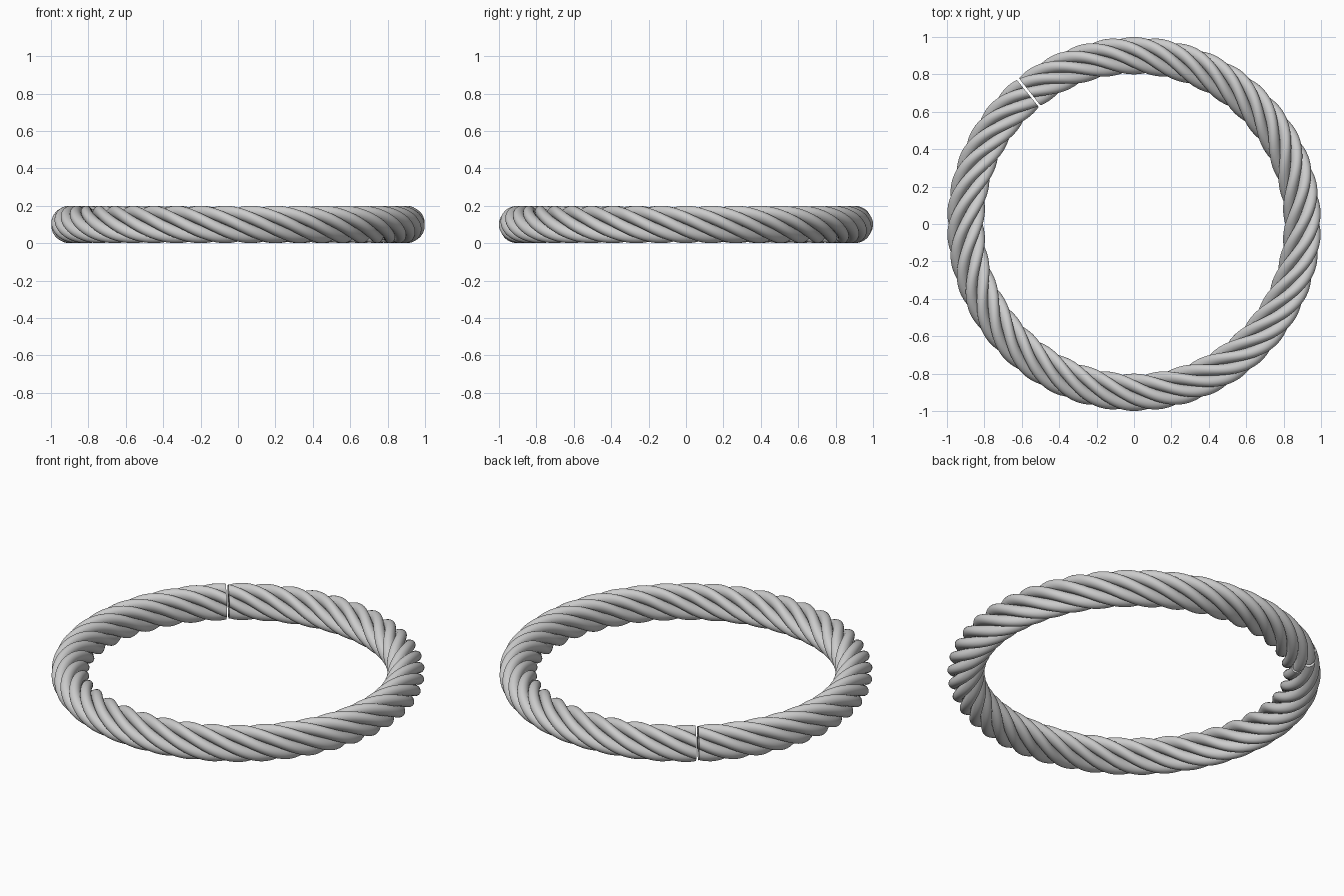
import bpy, bmesh
from math import sin, cos, pi, radians

if "Cube" in bpy.data.objects:
    bpy.data.objects.remove(bpy.data.objects["Cube"])

STRANDS, TURNS = 6, 7
RING_R, ROPE_R = 0.9, 0.1
STRAND_R = ROPE_R / 3            # six touching strands
CUT, HALF_GAP = radians(128.7), radians(0.42)
STEPS, SIDES = 336, 20


def rope_point(phi, strand, side):
    # point on one strand's round section, in the ring's radial plane
    psi = 2 * pi * strand / STRANDS - TURNS * (phi - pi / 2)
    t = psi + 2 * pi * side / SIDES
    u = (ROPE_R - STRAND_R) * cos(psi) + STRAND_R * cos(t)
    v = (ROPE_R - STRAND_R) * sin(psi) + STRAND_R * sin(t)
    return ((RING_R + u) * cos(phi), (RING_R + u) * sin(phi), ROPE_R + v)


def make_strand(k):
    bm = bmesh.new()
    start, span = CUT + HALF_GAP, 2 * pi - 2 * HALF_GAP
    rings = [[bm.verts.new(rope_point(start + span * i / STEPS, k, j)) for j in range(SIDES)]
             for i in range(STEPS + 1)]
    for a, b in zip(rings, rings[1:]):
        for j in range(SIDES):
            n = (j + 1) % SIDES
            bm.faces.new((a[j], a[n], b[n], b[j]))
    # flat ends at the cut
    bm.faces.new(rings[0])
    bm.faces.new(rings[-1])
    bmesh.ops.recalc_face_normals(bm, faces=bm.faces[:])
    mesh = bpy.data.meshes.new(f"rope_strand_{k + 1}")
    bm.to_mesh(mesh)
    bm.free()
    obj = bpy.data.objects.new(mesh.name, mesh)
    bpy.context.collection.objects.link(obj)
    return obj


# Twisted rope ring with a thin cut
bpy.ops.object.select_all(action='DESELECT')
for k in range(STRANDS):
    strand = make_strand(k)
    strand.select_set(True)
    bpy.context.view_layer.objects.active = strand
bpy.ops.object.shade_smooth_by_angle(angle=radians(40))
